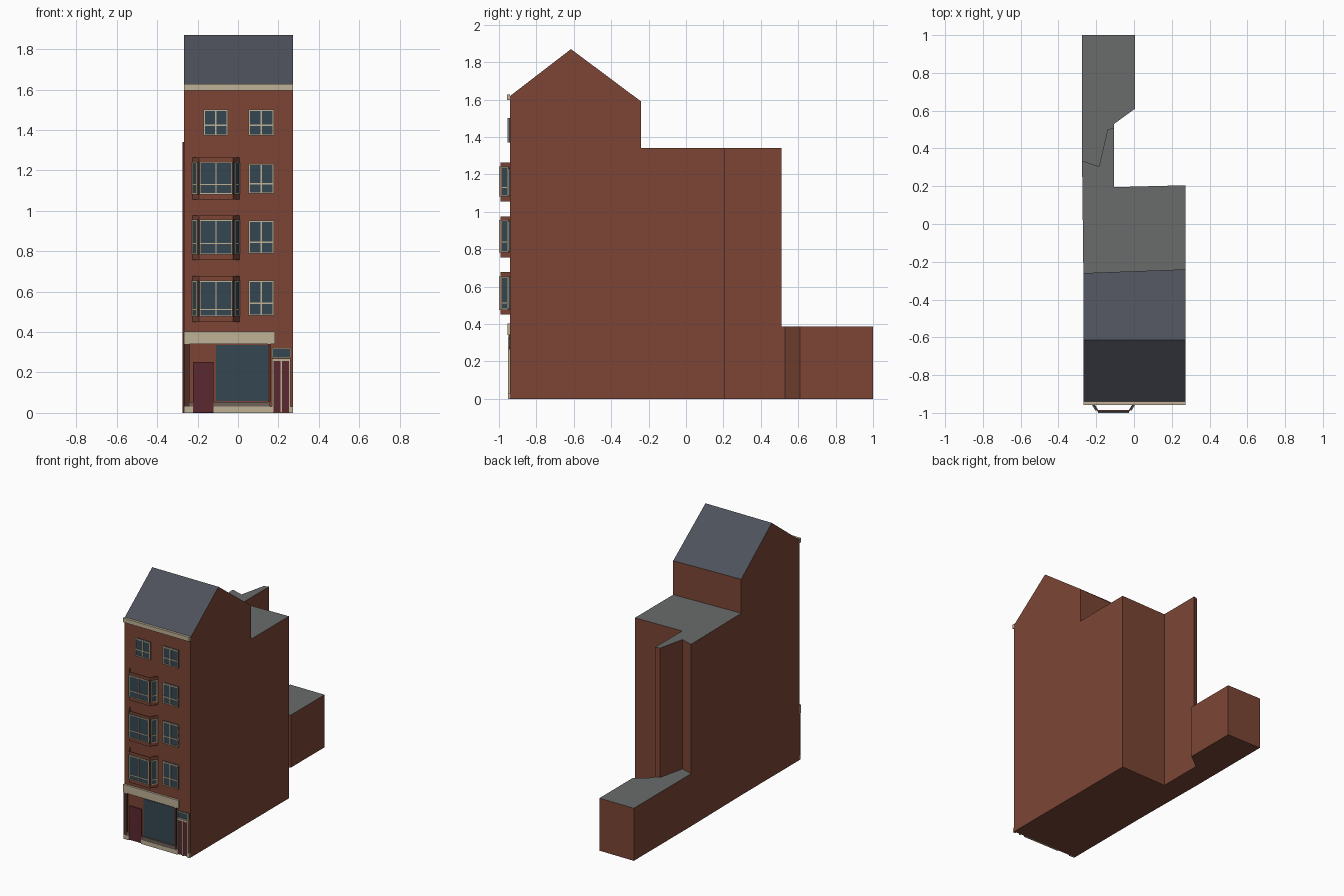
import bpy, bmesh, math
from mathutils import Matrix, Vector

if "Cube" in bpy.data.objects:
    bpy.data.objects.remove(bpy.data.objects["Cube"])


def material(name, rgb):
    m = bpy.data.materials.new(name)
    m.diffuse_color = (*rgb, 1)
    m.use_nodes = True
    m.node_tree.nodes["Principled BSDF"].inputs["Base Color"].default_value = m.diffuse_color
    return m


BRICK = material("brick", (0.20, 0.060, 0.036))
SLATE = material("slate", (0.075, 0.083, 0.105))
FLAT = material("flat_roof", (0.14, 0.15, 0.145))
CREAM = material("cream", (0.52, 0.44, 0.30))
GLASS = material("glass", (0.035, 0.062, 0.085))
MAROON = material("maroon", (0.105, 0.022, 0.028))
DARK = material("dark_brick", (0.075, 0.028, 0.022))
STONE = material("grey_stone", (0.16, 0.12, 0.10))
FRONT = -0.94


def finish(name, bm, mats):
    bmesh.ops.recalc_face_normals(bm, faces=bm.faces)
    me = bpy.data.meshes.new(name)
    bm.normal_update()
    if len(mats) > 1:  # brick walls, slate slopes, flat roofs by face direction
        for f in bm.faces:
            f.material_index = 2 if f.normal.z > 0.95 else 1 if f.normal.z > 0.3 else 0
    bm.to_mesh(me)
    bm.free()
    for m in mats:
        me.materials.append(m)
    ob = bpy.data.objects.new(name, me)
    bpy.context.collection.objects.link(ob)
    return ob


def loft(name, ring_a, ring_b):
    """Closed solid between two matching rings of points."""
    bm = bmesh.new()
    a = [bm.verts.new(p) for p in ring_a]
    b = [bm.verts.new(p) for p in ring_b]
    bm.faces.new(a)
    bm.faces.new(b[::-1])
    for i in range(len(a)):
        j = (i + 1) % len(a)
        bm.faces.new((a[i], a[j], b[j], b[i]))
    return finish(name, bm, [BRICK, SLATE, FLAT])


def prism(name, plan, z):
    return loft(name, [(x, y, 0) for x, y in plan], [(x, y, z) for x, y in plan])


def boxes(name, items, mat, M):
    """Boxes (x0, x1, z0, z1, out, back) laid on a wall plane; out is towards the street."""
    bm = bmesh.new()
    for x0, x1, z0, z1, out, back in items:
        T = Matrix.Translation(((x0 + x1) / 2, (back - out) / 2, (z0 + z1) / 2))
        S = Matrix.Diagonal((x1 - x0, out + back, z1 - z0, 1))
        bmesh.ops.create_cube(bm, size=1, matrix=M @ T @ S)
    return finish(name, bm, [mat])


def window(name, x0, x1, z0, z1, bar, M, out=0.014, mullion=True, t=0.007):
    boxes(name + "_glass", [(x0, x1, z0, z1, out * 0.6, 0)], GLASS, M)
    bars = [(x0, x0 + t, z0, z1, out, 0), (x1 - t, x1, z0, z1, out, 0),
            (x0, x1, z0, z0 + t, out, 0), (x0, x1, z1 - t, z1, out, 0)]
    if bar:
        bars.append((x0, x1, bar - t / 2, bar + t / 2, out, 0))
    if mullion:
        c = (x0 + x1) / 2
        bars.append((c - t / 2, c + t / 2, z0, z1, out, 0))
    boxes(name + "_frame", bars, CREAM, M)


# Gabled front house
def gable(x, back):
    return [(x, FRONT, 0), (x, FRONT, 1.62), (x, -0.615, 1.87), (x, back, 1.59), (x, back, 0)]


loft("front_house", gable(-0.268, -0.26), gable(0.272, -0.24))

# Tall rear wing and low rear extension
notch = [(-0.275, 0.335), (-0.185, 0.305), (-0.14, 0.50), (-0.105, 0.51)]
prism("rear_wing", [(-0.268, -0.26), (0.272, -0.24), (0.272, 0.205), (-0.105, 0.195)] + notch[::-1], 1.34)
prism("rear_extension", notch + [(-0.105, 0.53), (0.005, 0.61), (0.005, 1.0), (-0.275, 1.0)], 0.387)

# Cornice
W = Matrix.Translation((0, FRONT, 0))
boxes("cornice", [(-0.268, 0.272, 1.597, 1.628, 0.018, 0)], CREAM, W)

# Flat facade windows: bottom, top, transom heights per storey
for i, (z0, z1, bar) in enumerate([(0.481, 0.655, 0.543), (0.788, 0.952, 0.845),
                                   (1.085, 1.233, 1.135), (1.372, 1.502, 1.423)]):
    window(f"window_right_{i + 1}", 0.052, 0.177, z0, z1, bar, W)
window("window_left_top", -0.171, -0.049, 1.372, 1.502, 1.423, W)

# Open bay windows made of three angled panels
plan = [Vector(p) for p in [(-0.224, FRONT), (-0.193, -0.992), (-0.024, -0.992), (0.007, FRONT)]]
for i, (z0, z1, g0, g1, bar) in enumerate([(0.450, 0.678, 0.476, 0.655, 0.512),
                                           (0.757, 0.976, 0.783, 0.957, 0.838),
                                           (1.056, 1.264, 1.082, 1.242, 1.130)]):
    for side, p, q in zip(("left", "centre", "right"), plan, plan[1:]):
        d = q - p
        M = Matrix.Translation((p.x, p.y, 0)) @ Matrix.Rotation(math.atan2(d.y, d.x), 4, 'Z')
        name = f"bay_{i + 1}_{side}"
        boxes(name + "_wall", [(0, d.length, z0, z1, 0, 0.006)], BRICK, M)
        m = 0.002 if side == "centre" else 0.008
        window(name, m, d.length - m, g0, g1, bar, M, 0.008, side == "centre", 0.006)

# Shop front
boxes("shop_fascia", [(-0.268, 0.182, 0.342, 0.402, 0.015, 0)], CREAM, W)
boxes("shop_plinth", [(-0.268, -0.222, 0, 0.032, 0.012, 0), (-0.122, 0.168, 0, 0.032, 0.012, 0),
                      (0.258, 0.272, 0, 0.032, 0.012, 0)], CREAM, W)
boxes("shop_sill", [(-0.24, -0.222, 0.032, 0.055, 0.01, 0), (-0.122, 0.158, 0.032, 0.055, 0.01, 0)], STONE, W)
boxes("shop_pilasters", [(-0.268, -0.24, 0.032, 0.342, 0.01, 0), (0.148, 0.16, 0.055, 0.342, 0.01, 0)], DARK, W)
boxes("shop_window", [(-0.11, 0.148, 0.058, 0.335, 0.005, 0)], GLASS, W)
boxes("shop_door", [(-0.222, -0.122, 0.003, 0.252, 0.008, 0)], MAROON, W)

# House door with fanlight
boxes("house_door", [(0.17, 0.258, 0.005, 0.262, 0.006, 0)], MAROON, W)
boxes("house_door_frame", [(x - 0.004, x + 0.004, 0, 0.262, 0.012, 0) for x in (0.172, 0.214, 0.256)]
      + [(0.168, 0.26, 0.256, 0.268, 0.012, 0)], CREAM, W)
window("fanlight", 0.168, 0.262, 0.272, 0.322, None, W, 0.012, False, 0.005)
